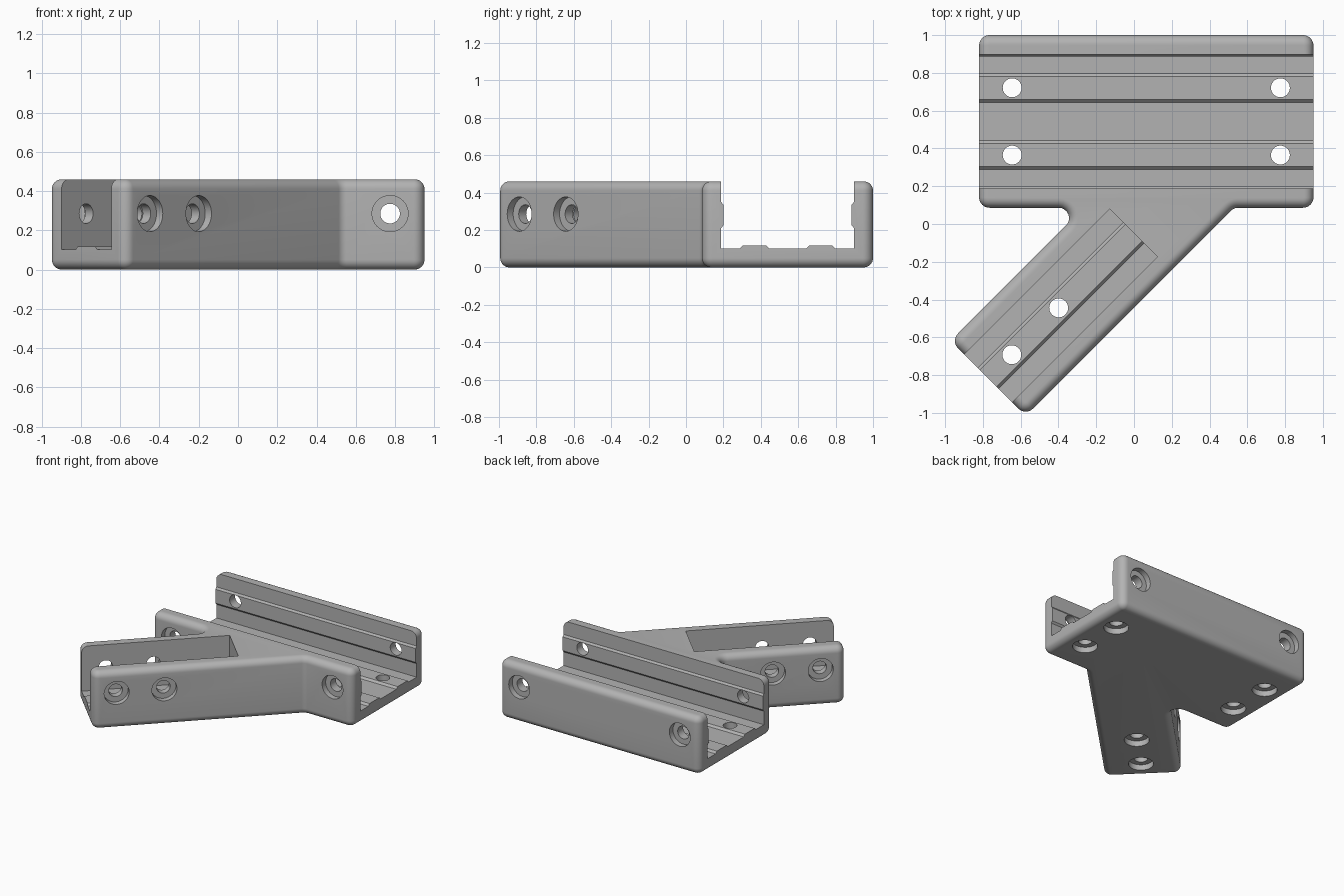
import bpy
import bmesh
from math import sin, cos, pi, sqrt
from mathutils import Vector, Matrix

cube = bpy.data.objects.get("Cube")
if cube:
    bpy.data.objects.remove(cube, do_unlink=True)

HEIGHT, WALL, FLOOR, RIDGE = 0.46, 0.102, 0.102, 0.016
EDGE, CORNER = 0.05, 0.055
MAIN_Y, MAIN_HALF, LEFT, RIGHT = 0.543, 0.457, -0.82, 0.95
ARM_Y, ARM_HALF, ARM_END, ARM_STOP = -0.032, 0.281, -1.124, -0.035
BOLT_Z = 0.285
TURN = Matrix.Rotation(pi / 4, 4, "Z")

grey = bpy.data.materials.new("plain grey")
grey.use_nodes = True
grey.diffuse_color = (0.45, 0.45, 0.45, 1)
grey.node_tree.nodes["Principled BSDF"].inputs["Base Color"].default_value = (0.45, 0.45, 0.45, 1)


def loft(bm, rings):
    """Closed solid through rings that have equal point counts."""
    loops = [[bm.verts.new(p) for p in ring] for ring in rings]
    n = len(loops[0])
    for a, b in zip(loops, loops[1:]):
        for i in range(n):
            j = (i + 1) % n
            bm.faces.new((a[i], a[j], b[j], b[i]))
    bm.faces.new(loops[0][::-1])
    bm.faces.new(loops[-1])


def finish(bm, name):
    bmesh.ops.recalc_face_normals(bm, faces=bm.faces)
    mesh = bpy.data.meshes.new(name)
    bm.to_mesh(mesh)
    bm.free()
    mesh.materials.append(grey)
    obj = bpy.data.objects.new(name, mesh)
    bpy.context.collection.objects.link(obj)
    return obj


def rounded_ring(points, inset, z, steps=8):
    """Outline with filleted corners, moved inward by inset."""
    ring = []
    for i, p in enumerate(points):
        d1 = (p - points[i - 1]).normalized()
        d2 = (points[(i + 1) % len(points)] - p).normalized()
        n1, n2 = Vector((d1.y, -d1.x)), Vector((d2.y, -d2.x))
        side = 1 if d1.x * d2.y - d1.y * d2.x > 0 else -1
        centre = p - side * CORNER * (n1 + n2) / (1 + n1.dot(n2))
        for k in range(steps + 1):
            q = centre + (side * CORNER - inset) * n1.slerp(n2, k / steps)
            ring.append((q.x, q.y, z))
    return ring


# Outer body: wide block with a diagonal arm, all outer edges rounded
def arm_point(u, across):
    return (TURN @ Vector((u, across, 0))).to_2d()


front, back = MAIN_Y - MAIN_HALF, MAIN_Y + MAIN_HALF
arm_left, arm_right = ARM_Y + ARM_HALF, ARM_Y - ARM_HALF
outline = [
    Vector((LEFT, front)),
    Vector((front - arm_left * sqrt(2), front)),
    arm_point(ARM_END, arm_left),
    arm_point(ARM_END, arm_right),
    Vector((front - arm_right * sqrt(2), front)),
    Vector((RIGHT, front)),
    Vector((RIGHT, back)),
    Vector((LEFT, back)),
]
arc = [(EDGE * (1 - sin(k * pi / 16)), EDGE * (1 - cos(k * pi / 16))) for k in range(9)]
levels = arc + [(d, HEIGHT - z) for d, z in reversed(arc)]
bm = bmesh.new()
loft(bm, [rounded_ring(outline, d, z) for d, z in levels])
body = finish(bm, "angled_channel_bracket")


# Channels, with raised ribs on the floor and, in the wide one, on the walls
def channel(bm, start, stop, centre, half, floor_ribs, wall_rib, frame):
    slope = 0.016
    side = [(half, 0.7)]
    if wall_rib:
        lip = half - 0.012
        side += [(half, 0.35), (lip, 0.335), (lip, 0.225), (half, 0.21)]
    side.append((half, FLOOR))
    left = [(-y, z) for y, z in side]
    floor = []
    for a, b in floor_ribs:
        top = FLOOR + RIDGE
        floor += [(a, FLOOR), (a + slope, top), (b - slope, top), (b, FLOOR)]
    profile = left + floor + side[::-1]
    loft(bm, [[frame @ Vector((x, centre + y, z)) for y, z in profile] for x in (start, stop)])


bm = bmesh.new()
channel(bm, -1.2, 1.2, MAIN_Y, MAIN_HALF - WALL, [(-0.255, -0.1), (0.1, 0.255)], True, Matrix())
channel(bm, -1.4, ARM_STOP, ARM_Y, ARM_HALF - WALL, [(-0.078, 0.078)], False, TURN)
channels = finish(bm, "channel_cutter")


# Counterbored bolt holes, each entering from an outer face
def bolt(bm, place, inward, frame=Matrix()):
    spin = Vector((0, 0, 1)).rotation_difference(Vector(inward)).to_matrix().to_4x4()
    m = frame @ Matrix.Translation(place) @ spin
    steps = [(-0.05, 0.092), (0.045, 0.092), (0.045, 0.05), (0.16, 0.05)]
    n = 40
    loft(bm, [[m @ Vector((r * cos(2 * pi * i / n), r * sin(2 * pi * i / n), z))
               for i in range(n)] for z, r in steps])


bm = bmesh.new()
for x in (-0.645, 0.775):
    for s in (-1, 1):
        bolt(bm, (x, MAIN_Y + s * 0.178, 0), (0, 0, 1))
        bolt(bm, (x, MAIN_Y + s * MAIN_HALF, BOLT_Z), (0, -s, 0))
for u in (-0.596, -0.947):
    bolt(bm, (u, ARM_Y, 0), (0, 0, 1), TURN)
    for s in (-1, 1):
        bolt(bm, (u, ARM_Y + s * ARM_HALF, BOLT_Z), (0, -s, 0), TURN)
bolts = finish(bm, "bolt_cutter")

# Cut the channels and holes, then drop the cutters
for cutter in (channels, bolts):
    cutter.hide_render = True
    mod = body.modifiers.new(cutter.name, "BOOLEAN")
    mod.operation = "DIFFERENCE"
    mod.solver = "EXACT"
    mod.object = cutter
graph = bpy.context.evaluated_depsgraph_get()
graph.update()
cut_mesh = bpy.data.meshes.new_from_object(body.evaluated_get(graph))
body.modifiers.clear()
body.data = cut_mesh
for cutter in (channels, bolts):
    bpy.data.objects.remove(cutter, do_unlink=True)

# Smooth rounded edges, crisp cuts
bpy.ops.object.select_all(action="DESELECT")
body.select_set(True)
bpy.context.view_layer.objects.active = body
bpy.ops.object.shade_smooth_by_angle(angle=pi / 7)
